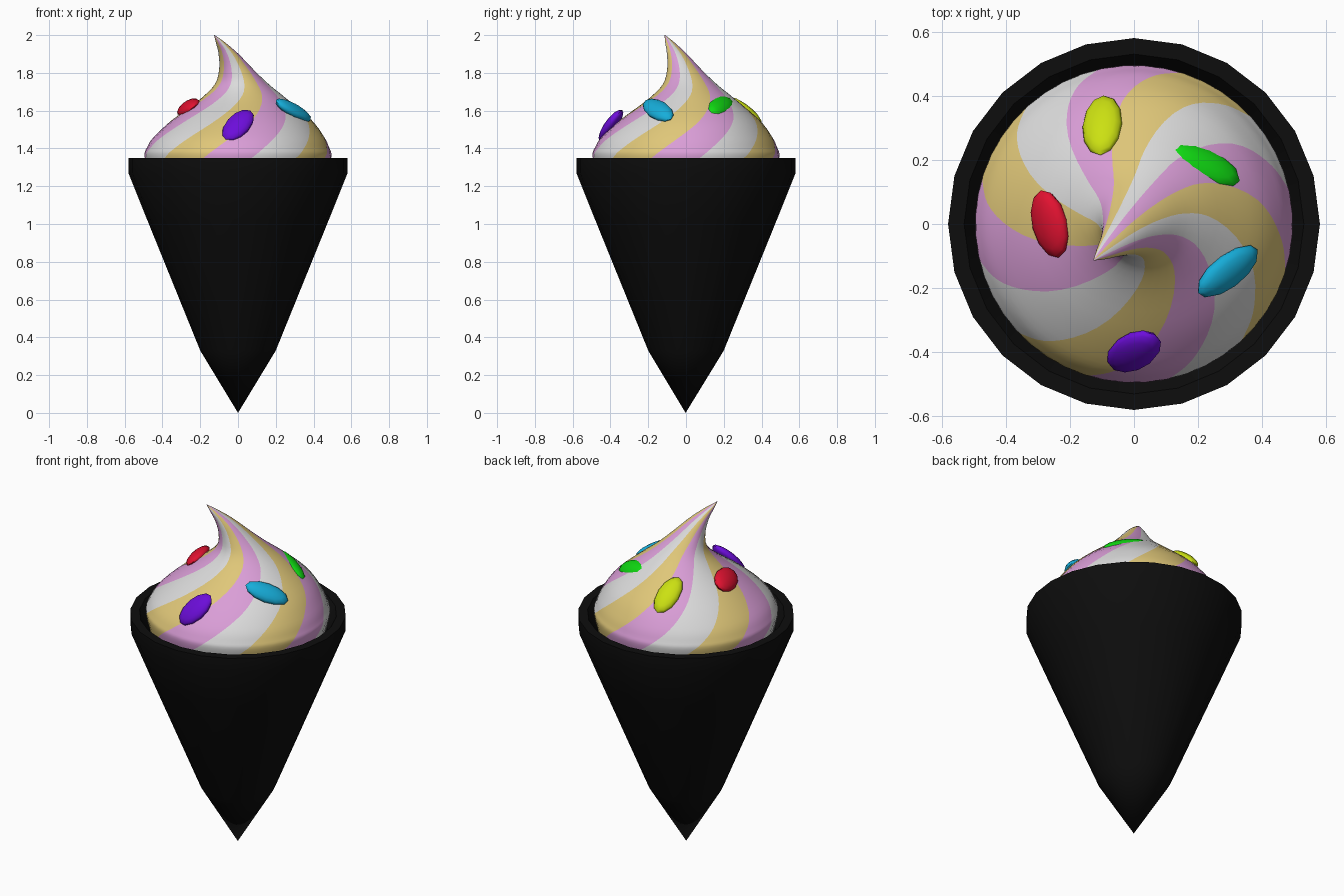
import bpy, bmesh, math
from mathutils import Vector, Matrix

if "Cube" in bpy.data.objects:
    bpy.data.objects.remove(bpy.data.objects["Cube"])


def material(name, rgb):
    m = bpy.data.materials.new(name)
    m.diffuse_color = (*rgb, 1)
    m.use_nodes = True
    m.node_tree.nodes["Principled BSDF"].inputs["Base Color"].default_value = m.diffuse_color
    return m


black = material("black", (0.004, 0.004, 0.004))
pink = material("pink", (0.70, 0.34, 0.68))
cream_white = material("white", (0.71, 0.71, 0.71))
custard = material("custard yellow", (0.74, 0.57, 0.19))
purple = material("purple", (0.15, 0.004, 0.70))
cyan = material("cyan", (0.008, 0.42, 0.70))
green = material("green", (0.005, 0.70, 0.006))
lime = material("lime yellow", (0.60, 0.75, 0.006))
red = material("red", (0.75, 0.006, 0.03))


def finish(bm, name, mats, angle):
    bmesh.ops.recalc_face_normals(bm, faces=bm.faces)
    mesh = bpy.data.meshes.new(name)
    bm.to_mesh(mesh)
    bm.free()
    ob = bpy.data.objects.new(name, mesh)
    bpy.context.collection.objects.link(ob)
    for m in mats:
        mesh.materials.append(m)
    bpy.ops.object.select_all(action='DESELECT')
    ob.select_set(True)
    bpy.context.view_layer.objects.active = ob
    bpy.ops.object.shade_smooth_by_angle(angle=math.radians(angle))
    return ob


def loft(bm, rings, n, mat_rule=None):
    """Rings are (centre x, centre y, z, radius, turn in degrees)."""
    loops = []
    for cx, cy, z, r, turn in rings:
        angles = [math.radians(turn + 360 * i / n) for i in range(n)]
        loops.append([bm.verts.new((cx + r * math.cos(a), cy + r * math.sin(a), z))
                      for a in angles])
    for a, b in zip(loops, loops[1:]):
        for i in range(n):
            j = (i + 1) % n
            f = bm.faces.new((a[i], a[j], b[j], b[i]))
            if mat_rule:
                f.material_index = mat_rule(i)
    return loops


# Cone: outer wall, flat lip and recessed inside, 24 sides
profile = [(0.002, 0), (0.20, 0.33), (0.48, 1.02), (0.58, 1.27),
           (0.58, 1.35), (0.53, 1.35), (0.48, 1.27)]
bm = bmesh.new()
loft(bm, [(0, 0, z, r, 0) for r, z in profile], 24)
bmesh.ops.remove_doubles(bm, verts=bm.verts, dist=0.005)
finish(bm, "cone", [black], 30)

# Soft-serve swirl: (centre x, centre y, z, radius), leaning to a curled tip
keys = [Vector(k) for k in (
    (0, 0, 1.27, 0.475), (0, 0, 1.36, 0.495), (0, 0, 1.40, 0.485),
    (0.005, 0.005, 1.46, 0.452), (0.02, 0.02, 1.55, 0.37), (0.03, 0.03, 1.66, 0.232),
    (0.02, 0.02, 1.74, 0.143), (-0.01, -0.01, 1.82, 0.090),
    (-0.05, -0.048, 1.90, 0.053), (-0.092, -0.085, 1.96, 0.025),
    (-0.125, -0.112, 2.0, 0.002))]


def spline(p, steps):
    p = [2 * p[0] - p[1]] + p + [2 * p[-1] - p[-2]]
    for i in range(1, len(p) - 2):
        a, b, c, d = p[i - 1:i + 3]
        for s in range(steps):
            t = s / steps
            yield 0.5 * (2 * b + (c - a) * t + (2 * a - 5 * b + 4 * c - d) * t * t
                         + (3 * b - a - 3 * c + d) * t ** 3)
    yield p[-2]


def twist(z):
    return 250 + 150 * (min(z, 1.7) - 1.36) + 110 * max(0, z - 1.7)


# Stripes follow the twisted columns: 4 columns each, repeating in three colours
bm = bmesh.new()
loops = loft(bm, [(*k, twist(k.z)) for k in spline(keys, 4)], 48,
             lambda i: (i // 4) % 3)
bm.faces.new(loops[-1])
finish(bm, "ice_cream_swirl", [pink, cream_white, custard], 60)


# Sprinkles: flattened ovals lying on the swirl between two end points
def sprinkle(name, mat, start, end, width=0.063, thick=0.032):
    start, end = Vector(start), Vector(end)
    centre = (start + end) / 2
    x = (end - start).normalized()
    out = Vector((centre.x, centre.y, 0)).normalized() + Vector((0, 0, 1.2))
    y = out.cross(x).normalized()
    z = x.cross(y)
    rot = Matrix((x, y, z)).transposed().to_4x4()
    size = Matrix.Diagonal(((end - start).length / 2, width, thick, 1))
    bm = bmesh.new()
    bmesh.ops.create_uvsphere(bm, u_segments=12, v_segments=8, radius=1,
                              matrix=Matrix.Translation(centre) @ rot @ size)
    finish(bm, name, [mat], 60)


sprinkle("purple_sprinkle", purple, (-0.065, -0.45, 1.445), (0.065, -0.345, 1.60), 0.068)
sprinkle("cyan_sprinkle", cyan, (0.20, -0.215, 1.65), (0.385, -0.08, 1.555), 0.058)
sprinkle("green_sprinkle", green, (0.11, 0.23, 1.66), (0.33, 0.135, 1.585), 0.06)
sprinkle("lime_sprinkle", lime, (-0.105, 0.215, 1.67), (-0.093, 0.40, 1.53))
sprinkle("red_sprinkle", red, (-0.29, 0.105, 1.615), (-0.235, -0.105, 1.62), 0.066)
